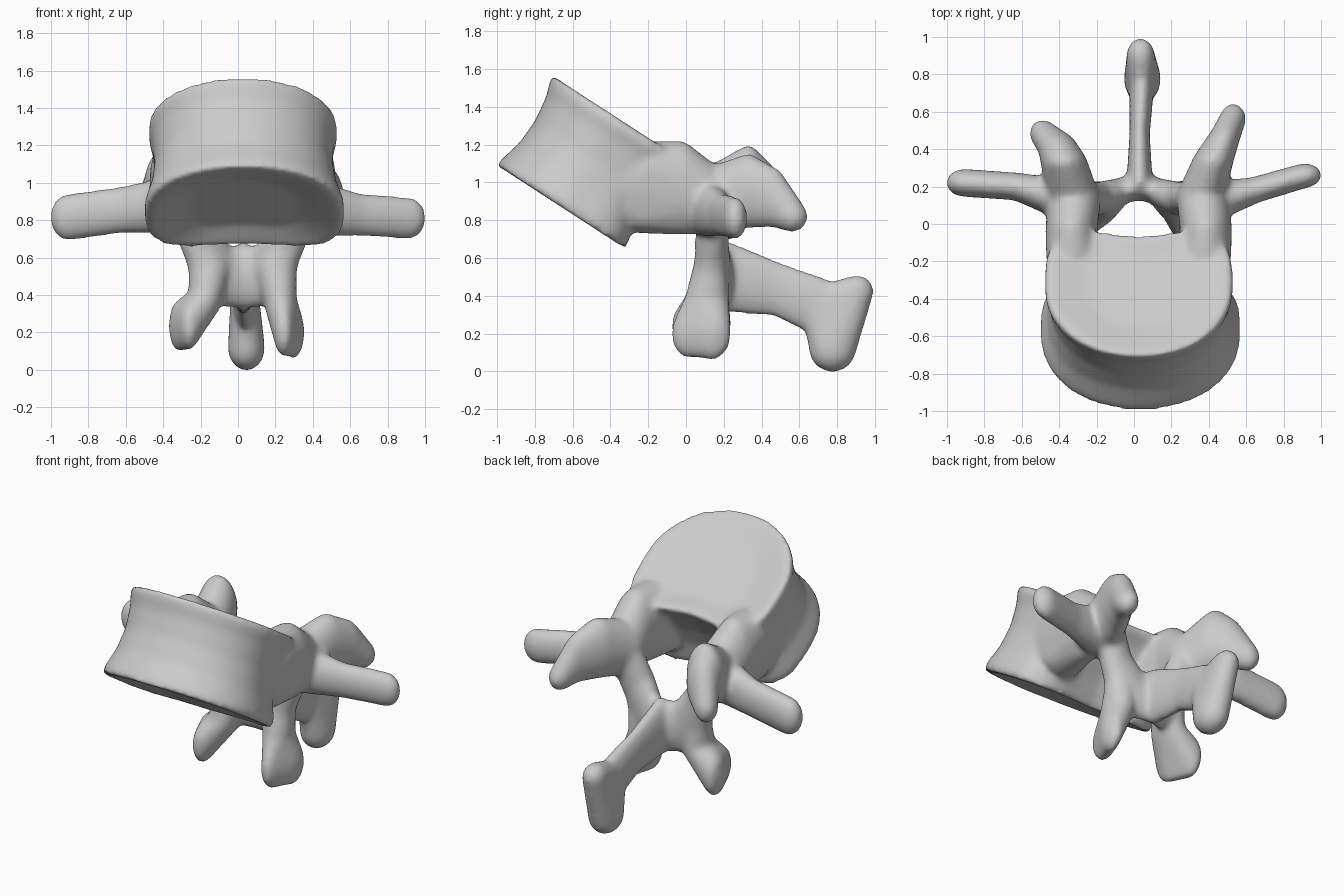
import bpy, bmesh, math
from mathutils import Vector, Matrix

cube = bpy.data.objects.get("Cube")
if cube:
    bpy.data.objects.remove(cube, do_unlink=True)

bone = bpy.data.materials.new("bone_grey")
bone.use_nodes = True
bone.diffuse_color = (0.6, 0.6, 0.6, 1)
bone.node_tree.nodes["Principled BSDF"].inputs["Base Color"].default_value = (0.6, 0.6, 0.6, 1)

bm = bmesh.new()


def blend(*balls):
    """Convex hull around ellipsoids given as (centre, radii)."""
    part = bmesh.new()
    for centre, radii in balls:
        m = Matrix.Translation(centre) @ Matrix.Diagonal((*radii, 1))
        bmesh.ops.create_icosphere(part, subdivisions=3, radius=1, matrix=m)
    points = [v.co.copy() for v in part.verts]
    part.clear()
    for p in points:
        part.verts.new(p)
    res = bmesh.ops.convex_hull(part, input=part.verts[:])
    junk = {g for g in res["geom_interior"] + res["geom_unused"] if isinstance(g, bmesh.types.BMVert)}
    bmesh.ops.delete(part, geom=list(junk), context='VERTS')
    bmesh.ops.recalc_face_normals(part, faces=part.faces[:])
    mesh = bpy.data.meshes.new("hull")
    part.to_mesh(mesh)
    part.free()
    bm.from_mesh(mesh)
    bpy.data.meshes.remove(mesh)


def chain(*balls):
    """Limb: hulls between successive ellipsoids."""
    for pair in zip(balls, balls[1:]):
        blend(*pair)


# Vertebral body: tilted D-shaped sections with a waist and dished ends
BACK = Vector((0, 0.84, -0.545))
UP = Vector((0, 0.52, 0.855))
N = 64


def section(centre, width, front, rear, scale=1.0, sink=0.0):
    ring = []
    for i in range(N):
        c, s = math.cos(2 * math.pi * i / N), math.sin(2 * math.pi * i / N)
        p = 0.95 if s < 0 else 0.55
        x = width * math.copysign(abs(c) ** p, c)
        v = (front if s < 0 else rear) * math.copysign(abs(s) ** p, s)
        if s > 0:
            v -= 0.06 * s * math.exp(-(x / 0.26) ** 2)
        ring.append(bm.verts.new(centre + Vector((x * scale, 0, 0)) + BACK * v * scale + UP * sink))
    return ring


low, high = Vector((0.035, -0.61, 0.835)), Vector((0.025, -0.32, 1.315))
rings = [section(low, 0.53, 0.46, 0.37, 0.55, 0.045),
         section(low, 0.53, 0.46, 0.37, 0.92, 0.0)]
for t, w, f, r in ((0.0, 0.53, 0.465, 0.37), (0.08, 0.535, 0.46, 0.365), (0.3, 0.495, 0.425, 0.335),
                   (0.55, 0.475, 0.415, 0.33), (0.8, 0.485, 0.43, 0.345),
                   (0.93, 0.505, 0.455, 0.37), (1.0, 0.5, 0.46, 0.37)):
    rings.append(section(low.lerp(high, t), w, f, r))
rings += [section(high, 0.5, 0.46, 0.37, 0.92, 0.0),
          section(high, 0.5, 0.46, 0.37, 0.55, -0.03)]
for a, b in zip(rings, rings[1:]):
    for i in range(N):
        j = (i + 1) % N
        bm.faces.new((a[i], a[j], b[j], b[i]))
bm.faces.new(rings[0][::-1])
bm.faces.new(rings[-1])

# Paired parts of the arch; tip_x and tip_z place the lower process ends
for s, tip_x, tip_z in ((-1, 0.325, 0.235), (1, 0.26, 0.20)):
    def at(x, y, z):
        return (0.025 + s * x, y, z)
    # pedicle
    blend((at(0.34, -0.33, 0.99), (0.14, 0.12, 0.20)),
          (at(0.355, -0.16, 1.07), (0.14, 0.09, 0.15)),
          (at(0.33, -0.24, 0.83), (0.13, 0.10, 0.10)),
          (at(0.36, -0.02, 0.97), (0.14, 0.10, 0.25)))
    chain((at(0.36, -0.02, 0.97), (0.14, 0.10, 0.25)),
          (at(0.34, 0.14, 0.91), (0.14, 0.10, 0.18)))
    # lamina
    chain((at(0.30, 0.16, 0.86), (0.10, 0.08, 0.16)),
          (at(0.22, 0.135, 0.67), (0.105, 0.09, 0.15)),
          (at(0.10, 0.175, 0.50), (0.09, 0.07, 0.165)),
          (at(0.0, 0.20, 0.50), (0.06, 0.07, 0.17)))
    # inferior articular process: paddle turned so its front edge is nearer the middle
    chain((at(0.25, 0.14, 0.72), (0.08, 0.08, 0.10)),
          (at(0.18, 0.13, 0.53), (0.11, 0.095, 0.12)))
    paddle = ((at(tip_x - 0.04, 0.01, tip_z), (0.055, 0.09, 0.13)),
              (at(tip_x + 0.015, 0.145, tip_z), (0.055, 0.095, 0.14)))
    blend((at(0.18, 0.13, 0.53), (0.11, 0.095, 0.12)),
          (at(0.20, 0.11, 0.37), (0.09, 0.12, 0.09)))
    blend((at(0.20, 0.11, 0.37), (0.09, 0.12, 0.09)), *paddle)

# Transverse processes
chain(((0.42, 0.12, 0.86), (0.10, 0.11, 0.15)),
      ((0.64, 0.18, 0.83), (0.08, 0.07, 0.115)),
      ((0.915, 0.26, 0.81), (0.09, 0.065, 0.112)))
chain(((-0.38, 0.13, 0.88), (0.10, 0.11, 0.15)),
      ((-0.62, 0.20, 0.855), (0.08, 0.075, 0.125)),
      ((-0.91, 0.22, 0.815), (0.095, 0.075, 0.125)))

# Superior articular processes
chain(((0.36, 0.15, 0.91), (0.13, 0.10, 0.18)),
      ((0.42, 0.33, 0.955), (0.11, 0.08, 0.20)),
      ((0.485, 0.46, 0.92), (0.08, 0.085, 0.16)),
      ((0.53, 0.565, 0.82), (0.07, 0.08, 0.085)))
chain(((-0.33, 0.16, 0.92), (0.14, 0.10, 0.18)),
      ((-0.375, 0.33, 0.99), (0.125, 0.09, 0.21)),
      ((-0.41, 0.41, 0.95), (0.105, 0.085, 0.17)),
      ((-0.49, 0.485, 0.85), (0.07, 0.075, 0.09)))

# Spinous process with flared end
chain(((0.03, 0.22, 0.50), (0.07, 0.08, 0.19)),
      ((0.03, 0.48, 0.435), (0.055, 0.10, 0.145)),
      ((0.04, 0.71, 0.34), (0.065, 0.10, 0.16)))
blend(((0.04, 0.71, 0.30), (0.07, 0.09, 0.16)),
      ((0.035, 0.905, 0.425), (0.075, 0.09, 0.085)),
      ((0.045, 0.775, 0.115), (0.10, 0.125, 0.12)))

# One fused, softened bone
bmesh.ops.recalc_face_normals(bm, faces=bm.faces[:])
mesh = bpy.data.meshes.new("vertebra")
bm.to_mesh(mesh)
bm.free()
mesh.materials.append(bone)
for poly in mesh.polygons:
    poly.use_smooth = True
vertebra = bpy.data.objects.new("vertebra", mesh)
bpy.context.collection.objects.link(vertebra)

fuse = vertebra.modifiers.new("fuse", 'REMESH')
fuse.mode = 'VOXEL'
fuse.voxel_size = 0.016
fuse.use_smooth_shade = True
soften = vertebra.modifiers.new("soften", 'SMOOTH')
soften.factor = 0.5
soften.iterations = 16
